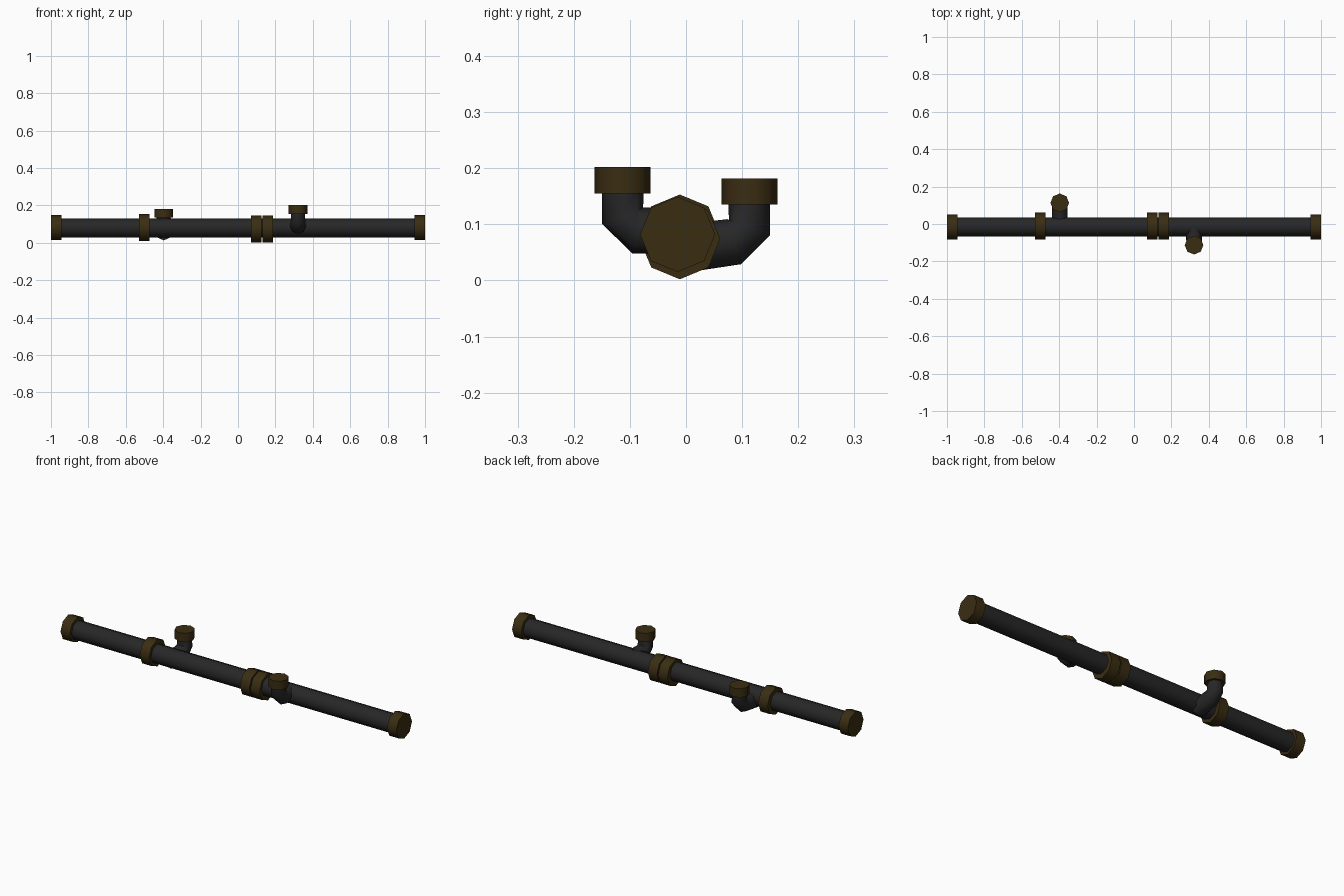
import bpy, bmesh, math
from mathutils import Vector

if "Cube" in bpy.data.objects:
    bpy.data.objects.remove(bpy.data.objects["Cube"])


def material(name, rgb):
    m = bpy.data.materials.new(name)
    m.diffuse_color = (*rgb, 1)
    m.use_nodes = True
    m.node_tree.nodes["Principled BSDF"].inputs["Base Color"].default_value = m.diffuse_color
    return m


GREY = material("dark_grey_iron", (0.02, 0.02, 0.021))
BROWN = material("dark_brown_brass", (0.042, 0.026, 0.006))
SIDES = 8


def sweep(name, path, radii, side, mat):
    """Closed octagonal sweep along a path; side is an axis square to the path."""
    bm = bmesh.new()
    pts = [Vector(p) for p in path]
    side = Vector(side)
    rings = []
    last = Vector((1, 0, 0))
    for i, (p, r) in enumerate(zip(pts, radii)):
        d = pts[min(i + 1, len(pts) - 1)] - pts[max(i - 1, 0)]
        if d.length < 1e-6:
            d = last
        d.normalize()
        last = d
        up = d.cross(side).normalized()
        rings.append([bm.verts.new(p + r * (math.cos(a) * side + math.sin(a) * up))
                      for a in (2 * math.pi * k / SIDES for k in range(SIDES))])
    for a, b in zip(rings, rings[1:]):
        for k in range(SIDES):
            n = (k + 1) % SIDES
            bm.faces.new((a[k], a[n], b[n], b[k]))
    bm.faces.new(rings[0])
    bm.faces.new(rings[-1])
    bmesh.ops.recalc_face_normals(bm, faces=bm.faces)
    me = bpy.data.meshes.new(name)
    bm.to_mesh(me)
    bm.free()
    me.materials.append(mat)
    ob = bpy.data.objects.new(name, me)
    bpy.context.collection.objects.link(ob)
    bpy.ops.object.select_all(action='DESELECT')
    ob.select_set(True)
    bpy.context.view_layer.objects.active = ob
    bpy.ops.object.shade_smooth_by_angle(angle=math.radians(50))
    return ob


def collar(name, start, end, r, side, hole=0, depth=0):
    """Brass collar; with a hole it has a recessed mouth at its end."""
    s, e = Vector(start), Vector(end)
    path, radii = [s, e], [r, r]
    if hole:
        inner = e - (e - s).normalized() * depth
        path += [e, inner]
        radii += [hole, hole]
    ob = sweep(name, path, radii, side, BROWN)
    if hole and side[1]:           # main pipe shows at the bottom of the mouth
        ob.data.materials.append(GREY)
        ob.data.polygons[-1].material_index = 1
    return ob


# Main pipe
Y, Z = -0.015, 0.08
sweep("main_pipe", [(-0.96, Y, Z), (0.96, Y, Z)], [0.051, 0.051], (0, 1, 0), GREY)

# Open end collars
for label, s in (("left", -1), ("right", 1)):
    collar(label + "_end_collar", (s * 0.945, Y, 0.082), (s, Y, 0.082), 0.067,
           (0, 1, 0), 0.05, 0.035)

# Joint collars along the pipe
for label, x0, x1, z in (("left", -0.528, -0.472, 0.081),
                         ("middle", 0.069, 0.125, 0.074),
                         ("second_middle", 0.131, 0.186, 0.074)):
    collar(label + "_joint_collar", (x0, -0.011, z), (x1, -0.011, z), 0.072, (0, 1, 0))

# Side branches: elbow pipe turning up, with an open collar on top
for label, x, s, z in (("back", -0.397, 1, 0.0), ("front", 0.321, -1, 0.02)):
    low = 0.056 if s > 0 else 0.089
    sweep(label + "_branch_elbow",
          [(x, -0.01, low), (x, s * 0.086, 0.069 + z), (x, s * 0.113, 0.094 + z),
           (x, s * 0.113, 0.145 + z)],
          [0.043, 0.042, 0.039, 0.037], (1, 0, 0), GREY)
    collar(label + "_branch_collar", (x, s * 0.113, 0.135 + z), (x, s * 0.113, 0.182 + z),
           0.05, (1, 0, 0), 0.036, 0.025)
